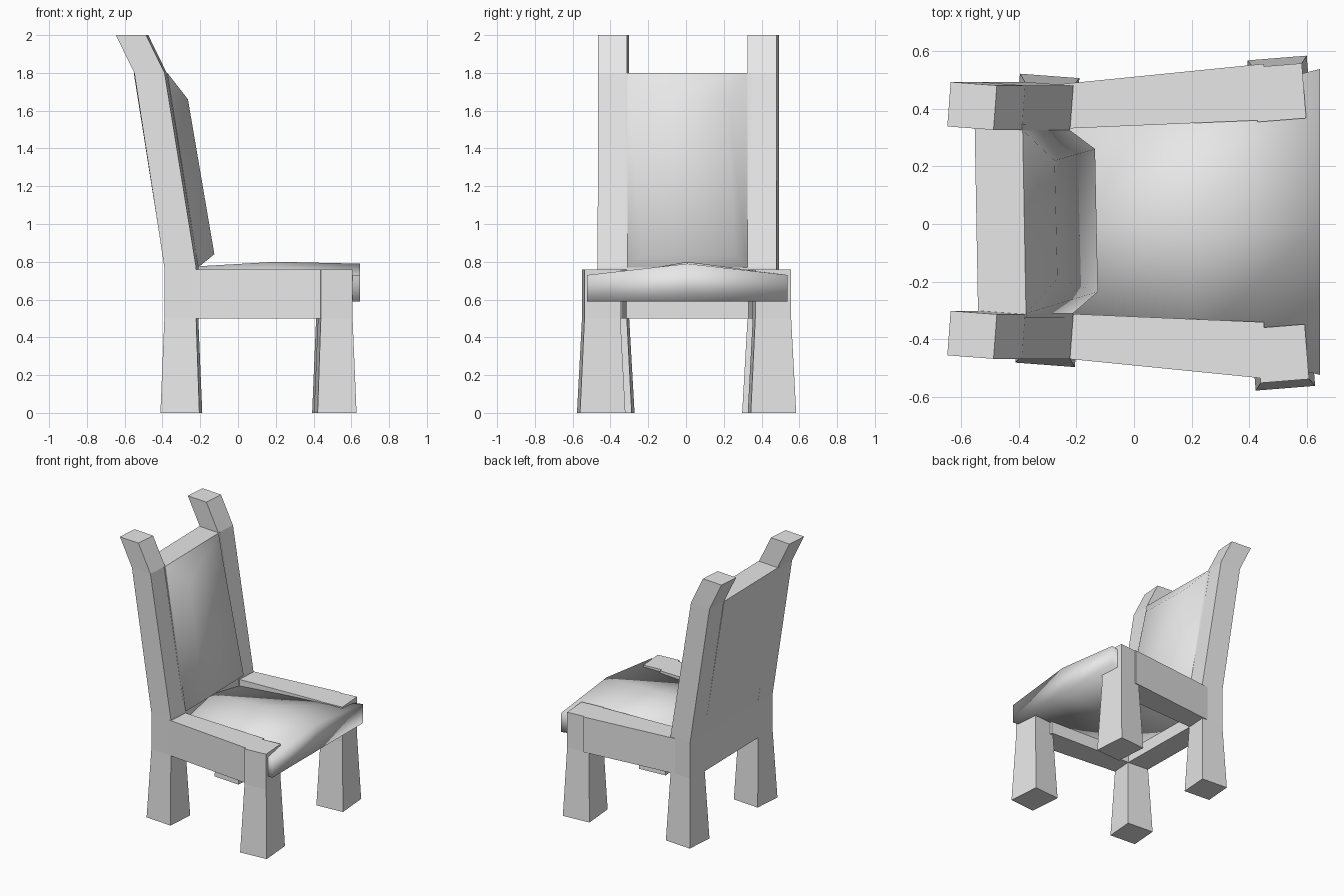
import bpy
import bmesh

cube = bpy.data.objects.get("Cube")
if cube:
    bpy.data.objects.remove(cube, do_unlink=True)

grey = bpy.data.materials.new("plain_grey")
grey.use_nodes = True
grey.diffuse_color = (0.8, 0.8, 0.8, 1)
grey.node_tree.nodes["Principled BSDF"].inputs["Base Color"].default_value = (0.8, 0.8, 0.8, 1)


def finish(name, bm, smooth=False):
    bmesh.ops.recalc_face_normals(bm, faces=bm.faces)
    for f in bm.faces:
        f.smooth = smooth
    mesh = bpy.data.meshes.new(name)
    bm.to_mesh(mesh)
    bm.free()
    mesh.materials.append(grey)
    obj = bpy.data.objects.new(name, mesh)
    bpy.context.collection.objects.link(obj)
    return obj


def loft(name, rings):
    """Join rings of points with side faces and cap both ends."""
    bm = bmesh.new()
    loops = [[bm.verts.new(p) for p in ring] for ring in rings]
    n = len(loops[0])
    for a, b in zip(loops, loops[1:]):
        for i in range(n):
            j = (i + 1) % n
            bm.faces.new((a[i], a[j], b[j], b[i]))
    bm.faces.new(loops[0])
    bm.faces.new(loops[-1])
    return finish(name, bm)


def section(cx, cy, z, hx, hy, turn):
    """Horizontal rectangle, turned slightly about its centre."""
    corners = ((-hx, -hy), (hx, -hy), (hx, hy), (-hx, hy))
    return [(cx + x - turn * y, cy + y + turn * x, z) for x, y in corners]


# Rear posts, front legs and side rails
for side, name in ((1, "left"), (-1, "right")):
    y = 0.0125 + 0.3965 * side
    lean = -0.005 * side
    post = [(-0.3, 0, 0.103, 0.104), (-0.3, 0.5, 0.084, 0.077), (-0.3, 0.77, 0.084, 0.077),
            (-0.463, 1.8, 0.08, 0.077), (-0.561, 2.0, 0.08, 0.077)]
    loft(name + "_rear_post",
         [section(x, y, z, hx, hy, -0.075) for x, z, hx, hy in post])

    y = 0.003 + 0.452 * side
    leg = [(0, 0.103, 0.12), (0.5, 0.084, 0.095), (0.76, 0.084, 0.095)]
    loft(name + "_front_leg",
         [section(0.51 + lean, y, z, hx, hy, 0.08) for z, hx, hy in leg])

    rail = [(-0.25, 0.32, 0.475), (0.45, 0.35, 0.545)]
    loft(name + "_side_rail",
         [[(x, 0.01 + side * y, z) for y, z in ((a, 0.5), (b, 0.5), (b, 0.76), (a, 0.76))]
          for x, a, b in rail])

# Solid back with its lower rail
back = [(-0.3, 0.5), (-0.3, 0.77), (-0.463, 1.8)]
loft("back_panel", [section(x, 0.01, z, 0.083, 0.335, 0.018) for x, z in back])

# Padded back: a smooth tapered pad on the panel's front
bm = bmesh.new()
outer = [bm.verts.new(p) for p in ((-0.212, -0.31, 0.77), (-0.222, 0.325, 0.77),
                                   (-0.386, 0.325, 1.8), (-0.374, -0.31, 1.8))]
inner = [bm.verts.new(p) for p in ((-0.125, -0.235, 0.84), (-0.135, 0.26, 0.84),
                                   (-0.275, 0.22, 1.66), (-0.265, -0.19, 1.66))]
for i in range(4):
    j = (i + 1) % 4
    bm.faces.new((outer[i], outer[j], inner[j], inner[i]))
bm.faces.new(inner)
pad = finish("back_pad", bm, True)

# Seat cushion: domed top over a flat base
rows = [(-0.23, 0.33, 0.71, 0.775), (0.2, 0.42, 0.725, 0.8), (0.645, 0.53, 0.73, 0.79)]
bm = bmesh.new()
top, base = [], []
for x, half, edge_z, mid_z in rows:
    top.append([bm.verts.new((x, 0.007 + s * half, mid_z if s == 0 else edge_z)) for s in (-1, 0, 1)])
    base.append([bm.verts.new((x, 0.007 + s * half, 0.59)) for s in (-1, 0, 1)])
for grid in (top, base):
    for i in range(2):
        for j in range(2):
            bm.faces.new((grid[i][j], grid[i + 1][j], grid[i + 1][j + 1], grid[i][j + 1]))
for i in range(2):
    for k in (0, 2):
        bm.faces.new((top[i][k], top[i + 1][k], base[i + 1][k], base[i][k]))
    for k in (0, 2):
        bm.faces.new((top[k][i], top[k][i + 1], base[k][i + 1], base[k][i]))
finish("seat_cushion", bm, True)
